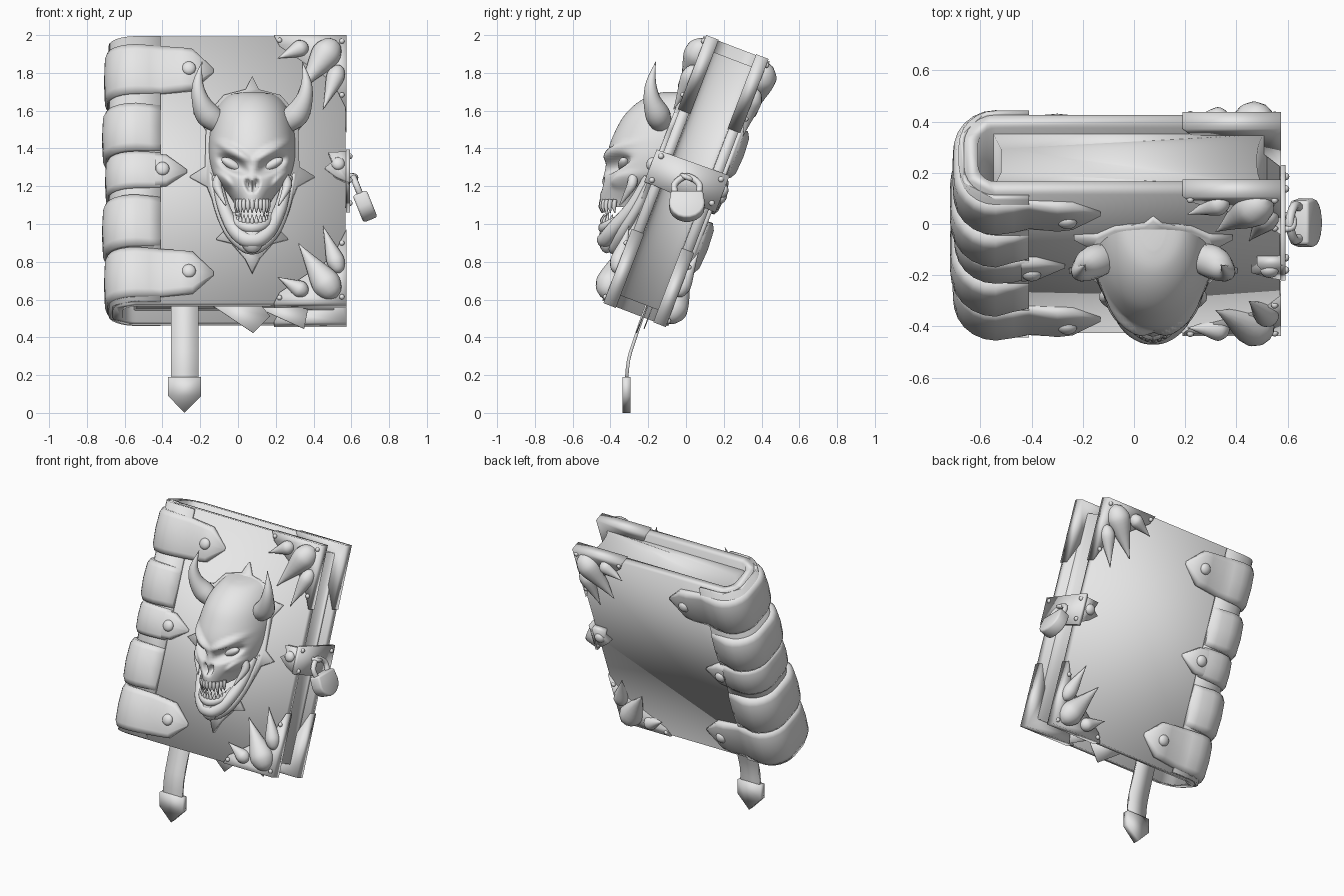
import bpy, bmesh, math
from math import sin, cos, pi, radians, exp
from mathutils import Matrix, Vector

if "Cube" in bpy.data.objects:
    bpy.data.objects.remove(bpy.data.objects["Cube"])

GREY = (0.8, 0.8, 0.8, 1)
mat = bpy.data.materials.new("plain_grey")
mat.use_nodes = True
mat.diffuse_color = GREY
mat.node_tree.nodes["Principled BSDF"].inputs["Base Color"].default_value = GREY

# The book leans back; book parts are built upright around its centre
BOOK = Matrix.Translation((0, 0, 1.2275)) @ Matrix.Rotation(radians(-21), 4, "X")
WORLD = Matrix.Identity(4)
CX = 0.075    # centre line of the skull
FACE = 0.167  # half thickness of the closed book
ROUND = 0.125  # radius of the spine corners
BEND_X, BEND_Y = -0.54, FACE - ROUND


def finish(name, bm, matrix=BOOK, angle=60):
    bmesh.ops.recalc_face_normals(bm, faces=bm.faces)
    for f in bm.faces:
        f.smooth = True
    for e in bm.edges:
        e.smooth = len(e.link_faces) == 2 and e.calc_face_angle(0) < radians(angle)
    mesh = bpy.data.meshes.new(name)
    bm.to_mesh(mesh)
    bm.free()
    mesh.materials.append(mat)
    ob = bpy.data.objects.new(name, mesh)
    ob.matrix_world = matrix
    bpy.context.collection.objects.link(ob)
    return ob


def loft(name, rings, matrix=BOOK, closed=True, angle=60):
    bm = bmesh.new()
    rows = [[bm.verts.new(p) for p in r] for r in rings]
    n = len(rows[0])
    for a, b in zip(rows, rows[1:]):
        for i in range(n if closed else n - 1):
            j = (i + 1) % n
            bm.faces.new((a[i], a[j], b[j], b[i]))
    bm.faces.new(rows[0])
    bm.faces.new(rows[-1])
    return finish(name, bm, matrix, angle)


# Slabs are shaded softly right round their edges
def prism(name, pts, axis, lo, hi, matrix=BOOK):
    place = {"x": lambda p, d: (d, p[0], p[1]), "y": lambda p, d: (p[0], d, p[1]),
             "z": lambda p, d: (p[0], p[1], d)}[axis]
    return loft(name, [[place(p, d) for p in pts] for d in (lo, hi)], matrix, angle=180)


def spline(pts, steps):
    out = []
    ext = [pts[0]] + pts + [pts[-1]]
    for a, b, c, d in zip(ext, ext[1:], ext[2:], ext[3:]):
        for k in range(steps):
            t = k / steps
            out.append((b * 2 + (c - a) * t + (a * 2 - b * 5 + c * 4 - d) * t * t
                        + (b * 3 - a - c * 3 + d) * t ** 3) / 2)
    return out + [pts[-1]]


def tube(name, pts, radii, matrix=BOOK, steps=4, sides=12):
    path = spline([Vector((*p, r)) for p, r in zip(pts, radii)], steps)
    rings, normal = [], None
    for i, p in enumerate(path):
        t = (path[min(i + 1, len(path) - 1)] - path[max(i - 1, 0)]).to_3d().normalized()
        normal = normal or t.orthogonal()
        normal = (normal - t * normal.dot(t)).normalized()
        side, r = t.cross(normal), max(p.w, 0.002)
        rings.append([p.to_3d() + (normal * cos(a) + side * sin(a)) * r
                      for a in (2 * pi * k / sides for k in range(sides))])
    return loft(name, rings, matrix)


def ball(name, centre, size, matrix=BOOK, turn=0):
    bm = bmesh.new()
    bmesh.ops.create_uvsphere(bm, u_segments=16, v_segments=10, radius=1)
    shape = Matrix.Translation(centre) @ Matrix.Rotation(turn, 4, "Y") @ Matrix.Diagonal((*size, 1))
    bmesh.ops.transform(bm, matrix=shape, verts=bm.verts)
    return finish(name, bm, matrix)


# Wrapped cover, spine layer and page block
def wrap(off, x_end):
    r, h = ROUND + off, FACE + off
    pts = [(x_end, -h)]
    for s, start in ((-1, 270), (1, 180)):
        for k in range(7):
            a = radians(start - 15 * k)
            pts.append((BEND_X + r * cos(a), s * BEND_Y + r * sin(a)))
    return pts + [(x_end, h)]


prism("cover", wrap(0, 0.57) + wrap(-0.055, 0.57)[::-1], "z", -0.755, 0.755)
prism("spine_layer", wrap(0.02, -0.41) + wrap(0, -0.41)[::-1], "z", -0.75, 0.75)
fore = [(0.52 - 0.04 * cos(a), 0.112 * sin(a)) for a in (radians(15 * k - 90) for k in range(13))]
prism("pages", [(-0.55, -0.112)] + fore + [(-0.55, 0.112), (-0.52, 0.05), (-0.52, -0.05)], "z", -0.69, 0.69)
prism("loose_page_1", [(-0.15, -0.68), (0.08, -0.845), (0.17, -0.75), (0.1, -0.66)], "y", 0.04, 0.046)
prism("loose_page_2", [(0.08, -0.68), (0.35, -0.81), (0.37, -0.7), (0.2, -0.66)], "y", 0.07, 0.076)


# Straps and raised ribs round the spine
def strap(name, z, half, tip, bulge):
    body = wrap(0, -0.41)[1:-1]
    front = [(-0.41, 0.03, 0.98), (-0.47, 0.045, 1)]
    if tip is not None:
        front = [(tip, 0.012, 0.08), (tip - 0.11, 0.04, 0.85), (tip - 0.17, 0.045, 0.9)] + front
    path = [(x, -FACE, 0, -1, o, w) for x, o, w in front]
    for x, y in body:
        d = Vector((x - BEND_X, y - math.copysign(BEND_Y, y))).normalized()
        path.append((x, y, d.x, d.y, bulge + 0.015 * abs(d.y), 1.02))
    path += [(x, FACE, 0, 1, o, w) for x, o, w in front[::-1]]
    rings = []
    for x, y, nx, ny, o, w in path:
        rings.append([(x + nx * q, y + ny * q, z + half * w * k) for q, k in
                      ((-0.01, -1), (o * 0.7, -1), (o, -0.75), (o * 1.1, 0), (o, 0.75), (o * 0.7, 1), (-0.01, 1))])
    loft(name, rings, angle=100)
    if tip is not None:
        for s in (-1, 1):
            ball(name + "_rivet", (tip - 0.13, s * (FACE + 0.042), z), (0.037, 0.024, 0.037))


strap("top_strap", 0.56, 0.135, -0.13, 0.04)
strap("middle_strap", -0.01, 0.1, -0.27, 0.035)
strap("bottom_strap", -0.59, 0.135, -0.13, 0.04)
strap("upper_rib", 0.23, 0.13, None, 0.05)
strap("lower_rib", -0.3, 0.14, None, 0.05)

# Metal corners with claws and rivets, on both covers
CORNER = [(0.19, 0.76), (0.575, 0.76), (0.575, 0.34), (0.5, 0.5), (0.36, 0.6), (0.22, 0.7)]
CLAWS = [(0.52, 0.73, 0.32, 0.43, 0.078), (0.37, 0.705, 0.21, 0.62, 0.045), (0.54, 0.59, 0.45, 0.33, 0.048)]
for s in (-1, 1):
    for v in (-1, 1):
        prism("corner_plate", [(x, z * v) for x, z in CORNER], "y", s * 0.106, s * 0.177)
        for x0, z0, x1, z1, r in CLAWS:
            steps = ((0, 0), (0.06, 0.6), (0.2, 0.97), (0.35, 0.95), (0.65, 0.5), (1, 0))
            tube("claw", [(x0 + (x1 - x0) * t, s * (0.172 + 0.025 * t), v * (z0 + (z1 - z0) * t)) for t, _ in steps],
                 [r * k for _, k in steps], steps=3)
        for x, z in ((0.55, 0.725), (0.22, 0.73), (0.55, 0.42)):
            ball("corner_rivet", (x, s * 0.178, v * z), (0.014, 0.014, 0.014))

# Clasp and padlock on the open side
prism("clasp_side", [(-0.205, 0.1), (0.205, 0.11), (0.205, -0.1), (-0.205, -0.08)], "x", 0.572, 0.592)
FLAP = [(0.59, 0.09), (0.48, 0.085), (0.5, 0.03), (0.46, 0), (0.52, -0.05), (0.59, -0.085)]
for s in (-1, 1):
    prism("clasp_flap", FLAP, "y", s * 0.165, s * 0.205)
    ball("clasp_stud", (0.53, s * 0.205, 0.02), (0.035, 0.025, 0.035))
    for z in (-0.06, 0.075):
        ball("clasp_rivet", (0.592, s * 0.17, z), (0.015, 0.015, 0.015))
tube("clasp_staple", [(0.585, -0.03, 0.02), (0.62, -0.02, 0.02), (0.62, 0.02, 0.02), (0.585, 0.03, 0.02)], [0.013] * 4)
LOCK = Matrix.Translation((0.67, 0.005, 1.1)) @ Matrix.Rotation(radians(-22), 4, "Y")
bottom = [(0.095 * cos(a), 0.085 * sin(a)) for a in (radians(-20 * k) for k in range(10))]
lock = prism("padlock_body", bottom + [(-0.085, 0.07), (0.085, 0.07)], "x", -0.04, 0.04, LOCK)
bevel = lock.modifiers.new("soft_edges", "BEVEL")
bevel.width, bevel.segments = 0.012, 2
tube("padlock_shackle", [(0, -0.06, 0.06), (0, -0.065, 0.12), (0, 0, 0.165), (0, 0.065, 0.12), (0, 0.06, 0.06)],
     [0.017] * 5, LOCK)

# Ribbon bookmark
ribbon = [Vector(p) for p in ((-0.17, 0.64), (-0.21, 0.54), (-0.255, 0.41), (-0.295, 0.28), (-0.308, 0.14))]
ribbon = spline(ribbon, 3)
prism("ribbon", [tuple(p) for p in ribbon] + [(p.x - 0.018, p.y) for p in ribbon[::-1]], "x", -0.355, -0.21, WORLD)
prism("ribbon_tip", [(-0.37, 0.19), (-0.195, 0.19), (-0.195, 0.09), (-0.283, 0), (-0.37, 0.09)],
      "y", -0.337, -0.293, WORLD)

# Spiked backing plate behind the skull
HALF = [(0, 1.78), (0.035, 1.71), (0.15, 1.68), (0.22, 1.6), (0.31, 1.59), (0.245, 1.5), (0.25, 1.3), (0.33, 1.25),
        (0.24, 1.2), (0.18, 1.05), (0.14, 0.97), (0.19, 0.92), (0.11, 0.9), (0.04, 0.82), (0, 0.74)]
outline = HALF + [(-x, z) for x, z in HALF[-2:0:-1]]
prism("spiked_plate", [(CX + x, (z - 1.292) / 0.934) for x, z in outline], "y", -0.16, -0.19)

# Skull: lofted half rings with sockets, brows and cheeks pushed in or out
ROWS = [(1.7, 0.05, -0.1), (1.685, 0.12, -0.18), (1.64, 0.17, -0.26), (1.57, 0.205, -0.33), (1.48, 0.225, -0.38),
        (1.4, 0.23, -0.41), (1.33, 0.225, -0.42), (1.26, 0.205, -0.435), (1.2, 0.16, -0.45), (1.14, 0.115, -0.455),
        (1.09, 0.085, -0.45)]


def bump(dx, dz, turn, a, b):
    u, w = dx * cos(turn) + dz * sin(turn), dz * cos(turn) - dx * sin(turn)
    return exp(-((u / a) ** 2 + (w / b) ** 2) ** 2)


rings = []
for row in spline([Vector(r) for r in ROWS], 5):
    z, w, front = row
    back = -0.115 + 0.383 * (z - 1.3)
    ring = []
    for k in range(57):
        a = pi * (k / 56 - 0.5)
        dx = abs(w * sin(a))
        y = back + (front - back) * cos(a) ** 0.85 if k not in (0, 56) else back
        y += 0.06 * bump(dx - 0.105, z - 1.315, 0.5, 0.08, 0.034)
        y -= 0.03 * bump(dx - 0.1, z - 1.385, 0.5, 0.1, 0.025)
        y += 0.05 * bump(dx - 0.018, z - 1.205, -0.3, 0.016, 0.032)
        y -= 0.03 * bump(dx - 0.16, z - 1.235, 0.7, 0.06, 0.03)
        ring.append((CX + w * sin(a), y, z))
    rings.append(ring)
loft("skull", rings, WORLD, closed=False)

for s in (-1, 1):
    ball("eye", (CX + s * 0.105, -0.33, 1.315), (0.065, 0.03, 0.026), WORLD, -s * 0.5)
    # Horns
    tube("horn", [(CX + s * x, y, z) for x, y, z in ((0.17, -0.13, 1.53), (0.235, -0.15, 1.58), (0.275, -0.18, 1.66),
         (0.287, -0.185, 1.75), (0.265, -0.16, 1.86))], [0.055, 0.066, 0.046, 0.027, 0], WORLD, sides=14)
    # Cheek spurs
    tube("cheek_spur", [(CX + s * 0.17, -0.28, 1.25), (CX + s * 0.185, -0.29, 1.2), (CX + s * 0.14, -0.35, 1.1)],
         [0.025, 0.025, 0.004], WORLD)


# Jaw, gums and frill mirrored through the chin
def arch(name, pts, radii):
    full = [(CX - x, y, z) for x, y, z in pts] + [(CX + x, y, z) for x, y, z in pts[-2::-1]]
    tube(name, full, radii + radii[-2::-1], WORLD)


arch("jaw", [(0.19, -0.2, 1.25), (0.155, -0.28, 1.1), (0.1, -0.38, 0.98), (0.045, -0.42, 0.925), (0, -0.43, 0.915)],
     [0.025, 0.033, 0.038, 0.042, 0.042])
arch("jaw_frill", [(0.235, -0.15, 1.32), (0.185, -0.24, 1.12), (0.125, -0.33, 0.97), (0.05, -0.37, 0.89), (0, -0.38, 0.87)],
     [0.01, 0.026, 0.03, 0.032, 0.032])
arch("lower_gum", [(0.1, -0.32, 1.05), (0.07, -0.4, 1.0), (0, -0.435, 0.98)], [0.015, 0.025, 0.03])
ball("chin", (CX, -0.42, 0.92), (0.06, 0.042, 0.075), WORLD)

# Pointed teeth
for k in range(-5, 6):
    a = k * 0.26
    long = 1.5 if abs(k) == 3 else 1
    x, y = CX + 0.088 * sin(a), -0.35 - 0.095 * cos(a)
    tube("upper_tooth", [(x, y, 1.13), (x, y - 0.006, 1.09), (x, y, 1.1 - 0.042 * long)], [0.011, 0.012, 0], WORLD, 2, 8)
    tube("lower_tooth", [(x, y + 0.01, 0.99), (x, y, 1.02), (x, y + 0.01, 1.02 + 0.03 * long)],
         [0.011, 0.011, 0], WORLD, 2, 8)
